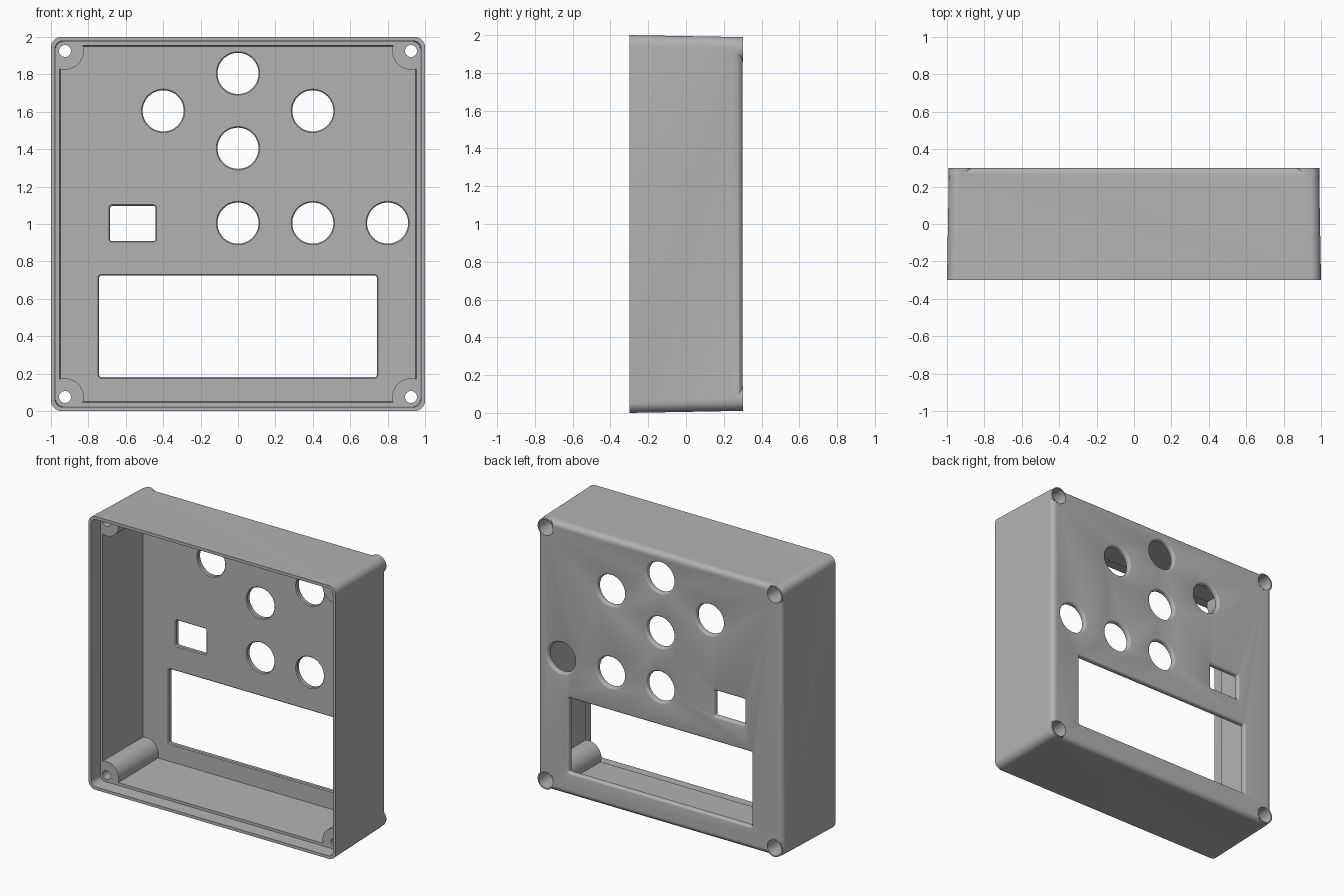
import bpy, bmesh
from math import sin, cos, pi

cube = bpy.data.objects.get("Cube")
if cube:
    bpy.data.objects.remove(cube, do_unlink=True)

grey = bpy.data.materials.new("grey plastic")
grey.use_nodes = True
COLOUR = (0.45, 0.45, 0.45, 1)
grey.diffuse_color = COLOUR
grey.node_tree.nodes["Principled BSDF"].inputs["Base Color"].default_value = COLOUR


def loft(name, sections, cx=0, cz=1, steps=8):
    """Solid lofted along y through rounded rectangles (y, half_x, half_z, radius)."""
    bm = bmesh.new()
    rings = []
    for y, hx, hz, r in sections:
        ring = []
        for q, (sx, sz) in enumerate(((1, 1), (-1, 1), (-1, -1), (1, -1))):
            for i in range(steps + 1):
                a = (q + i / steps) * pi / 2
                ring.append(bm.verts.new((cx + sx * (hx - r) + r * cos(a), y,
                                          cz + sz * (hz - r) + r * sin(a))))
        rings.append(ring)
    n = len(rings[0])
    for a, b in zip(rings, rings[1:]):
        for i in range(n):
            j = (i + 1) % n
            bm.faces.new((a[i], a[j], b[j], b[i]))
    bm.faces.new(rings[0])
    bm.faces.new(rings[-1])
    bmesh.ops.remove_doubles(bm, verts=bm.verts, dist=1e-5)
    bmesh.ops.recalc_face_normals(bm, faces=bm.faces)
    mesh = bpy.data.meshes.new(name)
    bm.to_mesh(mesh)
    bm.free()
    mesh.materials.append(grey)
    obj = bpy.data.objects.new(name, mesh)
    bpy.context.collection.objects.link(obj)
    return obj


def rod(name, x, z, r, y0, y1):
    return loft(name, [(y0, r, r, r), (y1, r, r, r)], x, z, 10)


def combine(target, tool, operation):
    """Apply a boolean and discard the tool."""
    mod = target.modifiers.new("cut", "BOOLEAN")
    mod.object, mod.operation, mod.solver = tool, operation, "EXACT"
    bpy.context.view_layer.objects.active = target
    bpy.ops.object.modifier_apply(modifier=mod.name)
    bpy.data.objects.remove(tool, do_unlink=True)


BACK, PANEL, LEDGE, FILLET = 0.3, 0.26, -0.2, 0.04
corners = [(sx * 0.925, 1 + sz * 0.925) for sx in (-1, 1) for sz in (-1, 1)]

# Tapered outer body with a rounded back edge
body = [(-0.3, 1, 1, 0.055)]
for i in range(7):
    a = i / 6 * pi / 2
    h = 0.99 - FILLET * (1 - cos(a))
    body.append((BACK - FILLET * (1 - sin(a)), h, h, 0.055 - FILLET * (1 - cos(a))))
enclosure = loft("enclosure_shell", body)

# Inner cavity, leaving a round screw post in each corner
cavity = loft("cavity_cutter", [(-0.35, 0.957, 0.957, 0.03), (PANEL, 0.95, 0.95, 0.03)])
for x, z in corners:
    combine(cavity, rod("screw_post", x, z, 0.1, -0.5, 0.5), "DIFFERENCE")
combine(enclosure, cavity, "DIFFERENCE")

# Stepped recess behind the front rim
combine(enclosure, loft("rim_cutter", [(-0.35, 0.98, 0.98, 0.04),
                                       (LEDGE, 0.975, 0.975, 0.04)]), "DIFFERENCE")

# Screw bosses at the back corners, counterbored, with a narrow hole through
for x, z in corners:
    combine(enclosure, rod("screw_boss", x, z, 0.066, 0.1, BACK + 0.0005), "UNION")
for x, z in corners:
    combine(enclosure, rod("counterbore", x, z, 0.057, -0.1, 0.35), "DIFFERENCE")
    combine(enclosure, rod("screw_hole", x, z, 0.032, -0.35, 0.0), "DIFFERENCE")


def opening(x, z, hx, hz, r):
    """Panel opening with softened edges on both sides."""
    profile = [(PANEL - 0.05, 0.006), (PANEL, 0.006), (PANEL + 0.006, 0)]
    for i in range(5):
        a = i / 4 * pi / 2
        profile.append((BACK - 0.015 + 0.015 * sin(a), 0.015 * (1 - cos(a))))
    profile.append((BACK + 0.05, 0.015))
    cutter = loft("opening_cutter", [(y, hx + g, hz + g, r + g) for y, g in profile], x, z, 12)
    combine(enclosure, cutter, "DIFFERENCE")


# Round button openings
for x, z in ((0, 1.805), (-0.4, 1.605), (0.4, 1.605), (0, 1.405),
             (0, 1.005), (0.4, 1.005), (0.8, 1.005)):
    opening(x, z, 0.11, 0.11, 0.11)

# Switch opening and display window
opening(-0.563, 1.003, 0.122, 0.094, 0.012)
opening(0, 0.453, 0.742, 0.272, 0.012)

# Smooth rounds, sharp edges
bpy.ops.object.select_all(action="DESELECT")
enclosure.select_set(True)
bpy.context.view_layer.objects.active = enclosure
bpy.ops.object.shade_smooth_by_angle(angle=0.6)
